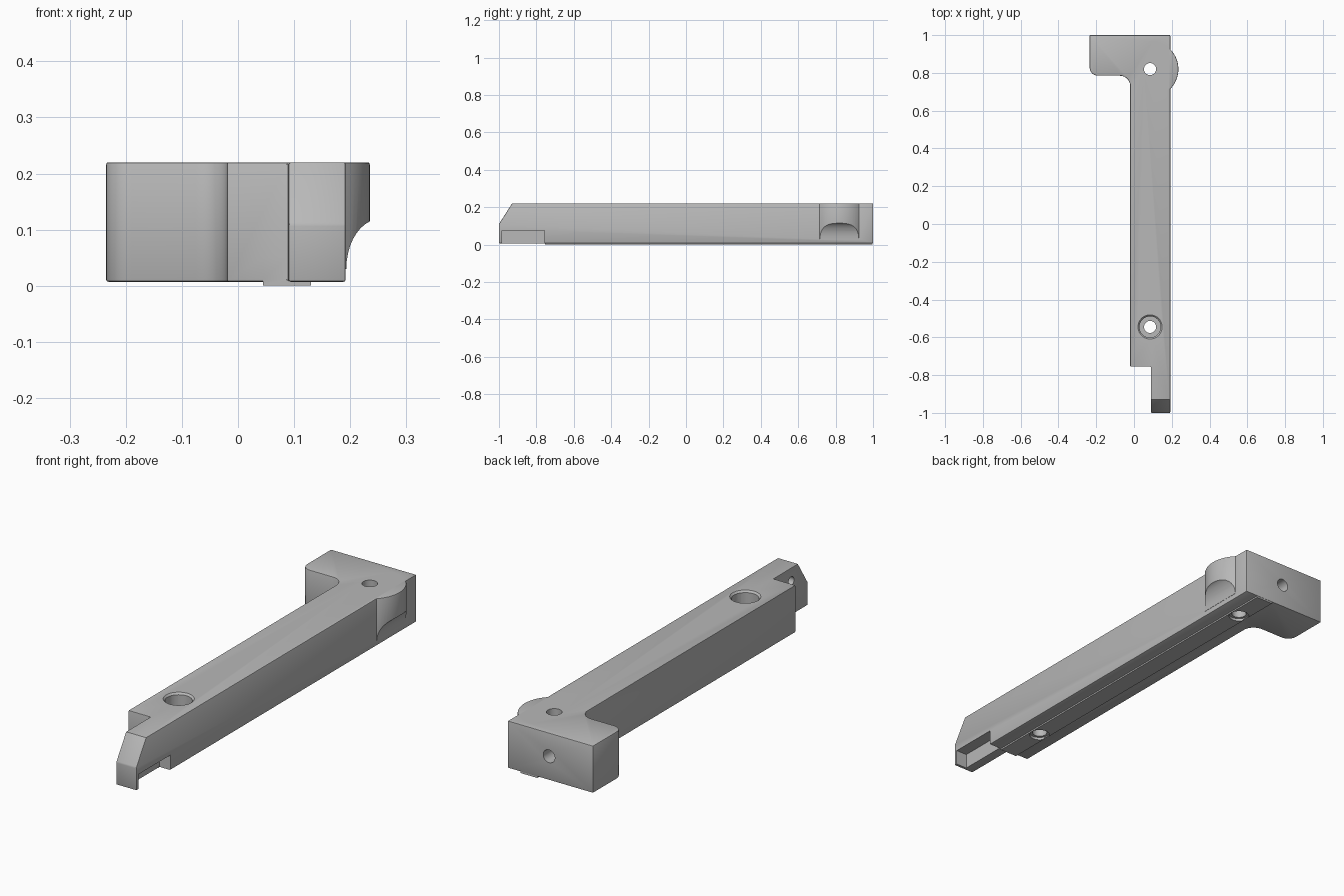
import bpy, bmesh, math
from mathutils import Vector, Matrix

old = bpy.data.objects.get("Cube")
if old:
    bpy.data.objects.remove(old)

grey = bpy.data.materials.new("machined grey")
grey.use_nodes = True
COLOUR = (0.48, 0.48, 0.48, 1)
grey.diffuse_color = COLOUR
grey.node_tree.nodes["Principled BSDF"].inputs["Base Color"].default_value = COLOUR

BOTTOM, TOP = 0.007, 0.22
HOLE_X, BACK_Y, FRONT_Y = 0.085, 0.82, -0.545


def finish(name, bm):
    bmesh.ops.recalc_face_normals(bm, faces=bm.faces)
    mesh = bpy.data.meshes.new(name)
    bm.to_mesh(mesh)
    bm.free()
    mesh.materials.append(grey)
    obj = bpy.data.objects.new(name, mesh)
    bpy.context.collection.objects.link(obj)
    return obj


def prism(name, points, axis, lo, hi):
    """Extrude a 2D outline along the x, y or z axis."""
    place = {"x": lambda a, b, t: (t, a, b),
             "y": lambda a, b, t: (a, t, b),
             "z": lambda a, b, t: (a, b, t)}[axis]
    bm = bmesh.new()
    face = bm.faces.new([bm.verts.new(place(a, b, lo)) for a, b in points])
    out = bmesh.ops.extrude_face_region(bm, geom=[face])
    verts = [v for v in out["geom"] if isinstance(v, bmesh.types.BMVert)]
    bmesh.ops.translate(bm, verts=verts, vec=place(0, 0, hi - lo))
    return finish(name, bm)


def box(name, x, y, z):
    return prism(name, [(x[0], y[0]), (x[1], y[0]), (x[1], y[1]), (x[0], y[1])], "z", *z)


def disc(cx, cy, r, n=48):
    return [(cx + r * math.cos(i * math.tau / n), cy + r * math.sin(i * math.tau / n))
            for i in range(n)]


def rounded(corners, steps=8):
    """Turn (x, y, radius) corners into an outline with right-angle fillets."""
    pts = []
    for i, (x, y, r) in enumerate(corners):
        p = Vector((x, y))
        if r == 0:
            pts.append((x, y))
            continue
        a = (Vector(corners[i - 1][:2]) - p).normalized() * r
        b = (Vector(corners[(i + 1) % len(corners)][:2]) - p).normalized() * r
        for k in range(steps + 1):
            t = k / steps * math.pi / 2
            pts.append(tuple(p + a * (1 - math.sin(t)) + b * (1 - math.cos(t))))
    return pts


def apply(obj, mod):
    bpy.context.view_layer.objects.active = obj
    bpy.ops.object.modifier_apply(modifier=mod.name)


def combine(obj, other, operation):
    mod = obj.modifiers.new("shape", "BOOLEAN")
    mod.operation, mod.object, mod.solver = operation, other, "EXACT"
    apply(obj, mod)
    bpy.data.objects.remove(other)


def soften(obj, width):
    mod = obj.modifiers.new("soft edges", "BEVEL")
    mod.width, mod.segments = width, 2
    mod.limit_method, mod.angle_limit = "ANGLE", math.radians(30)
    mod.use_clamp_overlap = True
    apply(obj, mod)


# Arm, head and finger in one outline
outline = rounded([(0.09, -1, 0), (0.192, -1, 0), (0.192, 1, 0), (-0.235, 1, 0),
                   (-0.235, 0.785, 0.045), (-0.02, 0.785, 0.055),
                   (-0.02, -0.755, 0), (0.09, -0.755, 0)])
body = prism("lever_body", outline, "z", BOTTOM, TOP)

# Sloped finger tip
combine(body, prism("tip_cutter", [(-1.07, 0), (-1, 0.11), (-0.93, TOP), (-0.93, 0.4), (-1.07, 0.4)],
                    "x", -0.1, 0.4), "DIFFERENCE")
soften(body, 0.004)

# Pocket under the finger, open to the side and bottom
combine(body, box("pocket_cutter", (0.137, 0.3), (-0.985, -0.757), (-0.1, 0.075)), "DIFFERENCE")

# Round side boss with a curved foot
boss = prism("side_boss", disc(HOLE_X, BACK_Y, 0.15, 64), "z", 0.02, TOP)
soften(boss, 0.004)
foot = [(0.193 + 0.043 * (1 - math.cos(k * math.pi / 20)) / 0.7,
         0.03 + 0.085 * math.sin(k * math.pi / 20) / 0.95) for k in range(9)]
combine(boss, prism("boss_profile", [(0.1, 0.03)] + foot + [(0.3, 0.125), (0.3, 0.4), (0.1, 0.4)],
                    "y", 0.5, 0.98), "INTERSECT")
combine(body, boss, "UNION")

# Guide rail along the underside
combine(body, box("guide_rail", (0.045, 0.13), (-0.755, 0.998), (0, 0.05)), "UNION")

# Vertical bolt holes with shallow seats below
for y in (BACK_Y, FRONT_Y):
    combine(body, prism("bolt_hole", disc(HOLE_X, y, 0.032), "z", -0.1, 0.4), "DIFFERENCE")
    combine(body, prism("bolt_seat", disc(HOLE_X, y, 0.0435), "z", -0.1, 0.012), "DIFFERENCE")

# Counterbore with a chamfered rim
combine(body, prism("counterbore", disc(HOLE_X, FRONT_Y, 0.056), "z", 0.1, 0.4), "DIFFERENCE")
bm = bmesh.new()
bmesh.ops.create_cone(bm, cap_ends=True, segments=48, radius1=0.054, radius2=0.074, depth=0.02,
                      matrix=Matrix.Translation((HOLE_X, FRONT_Y, TOP)))
combine(body, finish("rim_cutter", bm), "DIFFERENCE")

# Blind holes in the back face and the finger's inner side
combine(body, prism("back_hole", disc(-0.015, 0.115, 0.029), "y", 0.88, 1.1), "DIFFERENCE")
combine(body, prism("finger_hole", disc(-0.88, 0.16, 0.02, 32), "x", 0.0, 0.15), "DIFFERENCE")

# Smooth the round walls, keep the crisp edges
bpy.ops.object.select_all(action="DESELECT")
body.select_set(True)
bpy.context.view_layer.objects.active = body
bpy.ops.object.shade_smooth_by_angle(angle=math.radians(28))
